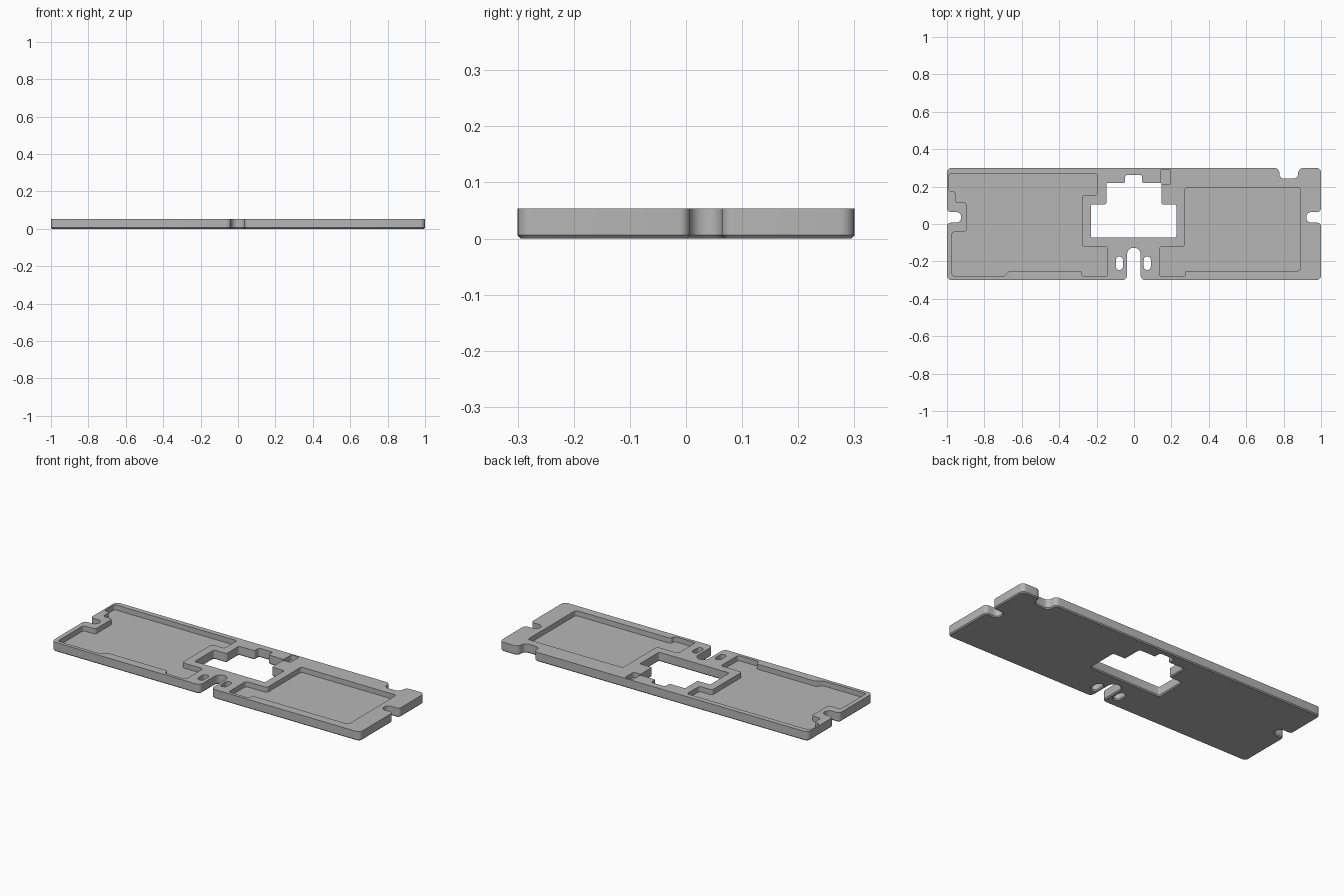
import bpy, bmesh, math
from mathutils import Vector

cube = bpy.data.objects.get("Cube")
if cube:
    bpy.data.objects.remove(cube, do_unlink=True)

THICK, FLOOR, CHAMFER = 0.054, 0.024, 0.006

grey = bpy.data.materials.new("plain grey")
grey.use_nodes = True
color = (0.47, 0.47, 0.47, 1)
grey.diffuse_color = color
grey.node_tree.nodes["Principled BSDF"].inputs["Base Color"].default_value = color


def fillet(corners, radius, steps=6):
    """Round each corner (x, y[, own radius]) of a closed outline."""
    out = []
    n = len(corners)
    for i, c in enumerate(corners):
        p = Vector(c[:2])
        r = c[2] if len(c) > 2 else radius
        a = (Vector(corners[i - 1][:2]) - p).normalized()
        b = (Vector(corners[(i + 1) % n][:2]) - p).normalized()
        half = a.angle(b) / 2
        centre = p + (a + b).normalized() * (r / math.sin(half))
        start = p + a * (r / math.tan(half)) - centre
        end = p + b * (r / math.tan(half)) - centre
        sweep = start.angle_signed(end)
        for k in range(steps + 1):
            t = -sweep * k / steps
            out.append(centre + Vector((start.x * math.cos(t) - start.y * math.sin(t),
                                        start.x * math.sin(t) + start.y * math.cos(t))))
    area = sum(out[i - 1].cross(out[i]) for i in range(len(out)))
    return out if area > 0 else out[::-1]


def offset(outline, d):
    """Move a counter-clockwise outline outward by d."""
    out = []
    for i, p in enumerate(outline):
        u = (p - outline[i - 1]).normalized()
        v = (outline[(i + 1) % len(outline)] - p).normalized()
        n1, n2 = Vector((u.y, -u.x)), Vector((v.y, -v.x))
        out.append(p + (n1 + n2) * (d / (1 + n1.dot(n2))))
    return out


def loft(name, outline, levels):
    """Solid through copies of the outline at (height, outward offset)."""
    bm = bmesh.new()
    rings = [[bm.verts.new((p.x, p.y, z)) for p in offset(outline, d)] for z, d in levels]
    n = len(outline)
    for low, high in zip(rings, rings[1:]):
        for i in range(n):
            j = (i + 1) % n
            bm.faces.new((low[i], low[j], high[j], high[i]))
    bm.faces.new(rings[0][::-1])
    bm.faces.new(rings[-1])
    mesh = bpy.data.meshes.new(name)
    bm.to_mesh(mesh)
    bm.free()
    mesh.materials.append(grey)
    ob = bpy.data.objects.new(name, mesh)
    bpy.context.collection.objects.link(ob)
    return ob


def through(name, outline):
    return loft(name, outline, [(-0.02, CHAMFER), (0, CHAMFER), (CHAMFER, 0), (0.08, 0)])


def pocket(name, outline):
    return loft(name, outline, [(FLOOR, 0), (0.08, 0)])


# Plate outline with side notches, front slot and rear notch
plate_outline = fillet([
    (-1, -0.3), (-0.037, -0.3), (-0.037, -0.127, 0.034), (0.035, -0.127, 0.034), (0.035, -0.3),
    (1, -0.3), (1, 0.007, 0.02), (0.922, 0.007), (0.922, 0.064), (1, 0.064, 0.02),
    (1, 0.3), (0.877, 0.3, 0.03), (0.877, 0.242, 0.026), (0.777, 0.242, 0.026), (0.777, 0.3),
    (-1, 0.3), (-1, 0.064, 0.02), (-0.924, 0.064), (-0.924, 0.007), (-1, 0.007, 0.02),
], 0.026)
plate = loft("plate", plate_outline, [(0, -CHAMFER), (CHAMFER, 0), (THICK, 0)])

# Stepped window in the middle
cutters = [through("window_cutter", fillet([
    (-0.23, -0.073), (0.226, -0.073), (0.226, 0.105), (0.147, 0.105), (0.147, 0.22),
    (0.043, 0.22), (0.043, 0.261), (-0.047, 0.261), (-0.047, 0.22), (-0.148, 0.22),
    (-0.148, 0.105), (-0.23, 0.105)], 0.008, 3))]

# Pair of small oblong slots beside the front slot
for x in (-0.078, 0.071):
    w, y0, y1 = 0.019, -0.246, -0.174
    cutters.append(through("slot_cutter", fillet(
        [(x - w, y0), (x + w, y0), (x + w, y1), (x - w, y1)], w * 0.98)))

# Recessed pockets
cutters.append(pocket("right_pocket_cutter", fillet([
    (-0.99, 0.27), (-0.195, 0.27), (-0.195, 0.155), (-0.278, 0.155), (-0.278, -0.121),
    (-0.141, -0.121), (-0.141, -0.282), (-0.278, -0.282), (-0.278, -0.25), (-0.665, -0.25),
    (-0.695, -0.279), (-0.973, -0.279), (-0.973, -0.042), (-0.895, -0.042), (-0.895, 0.115),
    (-0.955, 0.115), (-0.955, 0.175), (-0.99, 0.175)], 0.014, 4)))
cutters.append(pocket("left_pocket_cutter", fillet([
    (0.273, 0.195), (0.89, 0.195), (0.89, -0.25), (0.273, -0.25), (0.273, -0.282),
    (0.136, -0.282), (0.136, -0.121), (0.273, -0.121)], 0.014, 4)))
cutters.append(pocket("small_pocket_cutter", fillet([
    (0.143, 0.21), (0.193, 0.21), (0.193, 0.291), (0.143, 0.291)], 0.006, 3)))

# Cut everything out of the plate
bpy.context.view_layer.objects.active = plate
for cutter in cutters:
    cutter.hide_render = True
    mod = plate.modifiers.new(cutter.name, "BOOLEAN")
    mod.operation, mod.solver, mod.object = "DIFFERENCE", "EXACT", cutter
    bpy.ops.object.modifier_apply(modifier=mod.name)
    bpy.data.objects.remove(cutter, do_unlink=True)

bpy.ops.object.select_all(action="DESELECT")
plate.select_set(True)
bpy.ops.object.shade_smooth_by_angle(angle=math.radians(32))
